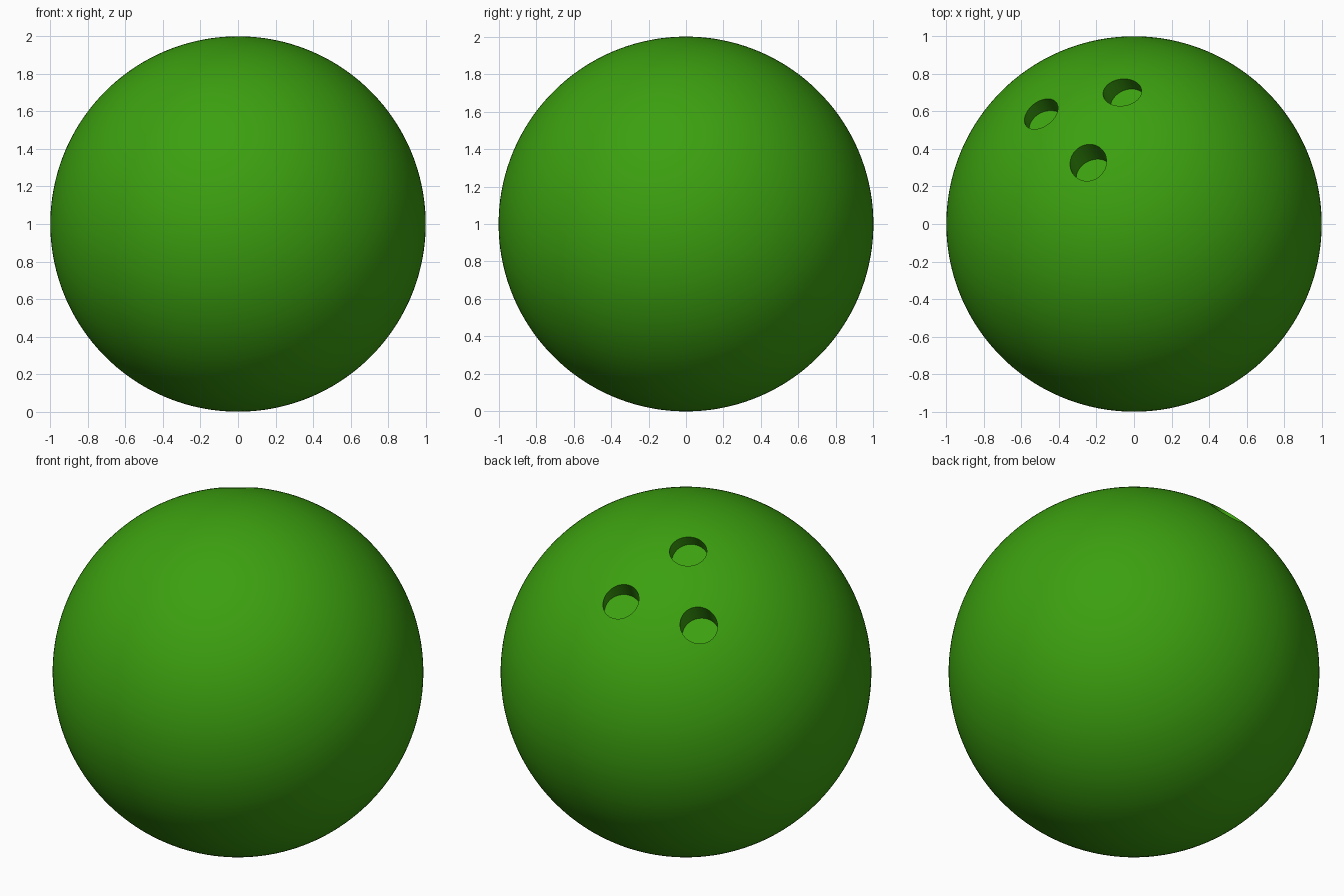
import bpy
from mathutils import Vector

cube = bpy.data.objects.get("Cube")
if cube:
    bpy.data.objects.remove(cube, do_unlink=True)

# Single glossy green
green = bpy.data.materials.new("ball_green")
green.use_nodes = True
colour = (0.045, 0.35, 0.005, 1)
green.diffuse_color = colour
green.node_tree.nodes["Principled BSDF"].inputs["Base Color"].default_value = colour

# Ball body
CENTRE = Vector((0, 0, 1))
bpy.ops.mesh.primitive_ico_sphere_add(subdivisions=6, radius=1, location=CENTRE)
ball = bpy.context.object
ball.name = "ball"
ball.data.materials.append(green)

# Three finger holes, drilled parallel to their shared middle direction
HOLES = {"thumb_hole": (-0.245, 0.33),
         "left_finger_hole": (-0.064, 0.704),
         "right_finger_hole": (-0.496, 0.589)}
RADIUS, DEPTH, LENGTH = 0.1, 0.12, 0.6
rims = {name: Vector((x, y, (1 - x * x - y * y) ** 0.5))
        for name, (x, y) in HOLES.items()}
axis = sum(rims.values(), Vector()).normalized()

for name, rim in rims.items():
    bpy.ops.mesh.primitive_cylinder_add(
        vertices=64, radius=RADIUS, depth=LENGTH,
        location=CENTRE + rim + axis * (LENGTH / 2 - DEPTH),
        rotation=axis.to_track_quat('Z', 'Y').to_euler())
    cutter = bpy.context.object
    cutter.name = name + "_cutter"
    cutter.hide_render = True
    cutter.data.materials.append(green)

    bpy.context.view_layer.objects.active = ball
    cut = ball.modifiers.new(name, 'BOOLEAN')
    cut.operation = 'DIFFERENCE'
    cut.solver = 'EXACT'
    cut.object = cutter
    bpy.ops.object.modifier_apply(modifier=cut.name)
    bpy.data.objects.remove(cutter, do_unlink=True)

# Smooth ball and hole walls, crisp rims and floors
bpy.ops.object.select_all(action='DESELECT')
ball.select_set(True)
bpy.context.view_layer.objects.active = ball
bpy.ops.object.shade_smooth_by_angle(angle=0.52)
